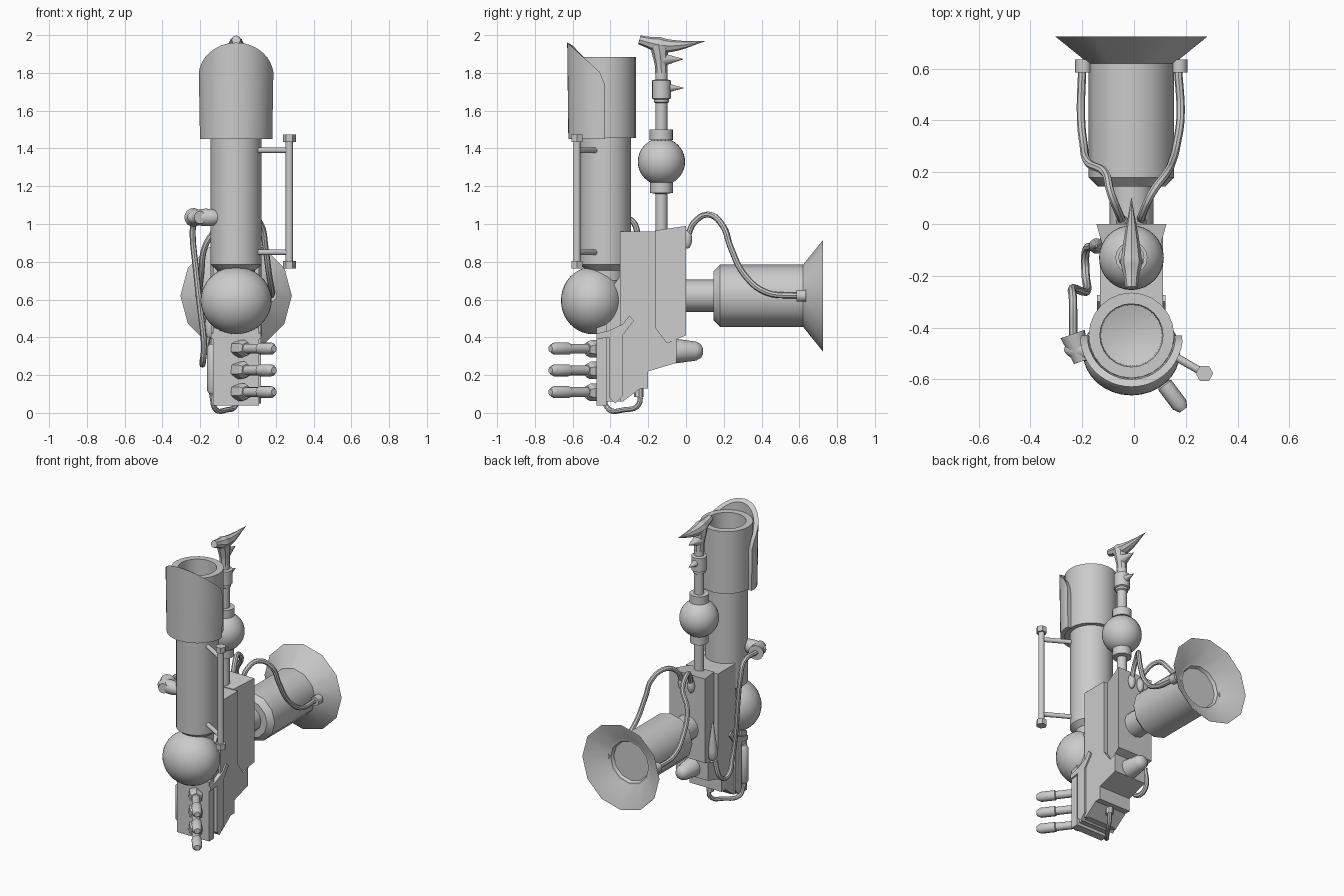
import bpy, bmesh, math
from mathutils import Vector

if "Cube" in bpy.data.objects:
    bpy.data.objects.remove(bpy.data.objects["Cube"])

CX = -0.01           # shared centre line of the device


def finish(name, bm, angle=40):
    bmesh.ops.recalc_face_normals(bm, faces=bm.faces)
    me = bpy.data.meshes.new(name)
    bm.to_mesh(me)
    bm.free()
    ob = bpy.data.objects.new(name, me)
    bpy.context.collection.objects.link(ob)
    smooth(ob, angle)
    return ob


def smooth(ob, angle=40):
    bpy.ops.object.select_all(action='DESELECT')
    ob.select_set(True)
    bpy.context.view_layer.objects.active = ob
    if angle:
        bpy.ops.object.shade_smooth_by_angle(angle=math.radians(angle))


def lathe(name, profile, origin, axis=(0, 0, 1), seg=24, angle=40):
    """Spin (radius, height) points round an axis; ends are capped."""
    bm = bmesh.new()
    rot = Vector((0, 0, 1)).rotation_difference(Vector(axis).normalized())
    rings = []
    for r, h in profile:
        rings.append([bm.verts.new(Vector(origin) + rot @ Vector(
            (r * math.cos(2 * math.pi * i / seg), r * math.sin(2 * math.pi * i / seg), h)))
            for i in range(seg)])
    for a, b in zip(rings, rings[1:]):
        for i in range(seg):
            j = (i + 1) % seg
            bm.faces.new((a[i], a[j], b[j], b[i]))
    bm.faces.new(rings[0])
    bm.faces.new(rings[-1])
    return finish(name, bm, angle)


def rod(name, p, q, r1, r2=None, seg=12):
    d = Vector(q) - Vector(p)
    return lathe(name, [(r1, 0), (r1 if r2 is None else r2, d.length)], p, d, seg)


def ball(name, loc, scale):
    bm = bmesh.new()
    bmesh.ops.create_uvsphere(bm, u_segments=32, v_segments=20, radius=1)
    bmesh.ops.scale(bm, vec=scale, verts=bm.verts)
    bmesh.ops.translate(bm, vec=loc, verts=bm.verts)
    return finish(name, bm)


def slab(name, profile, width):
    """Side profile (y, z) extruded across x; width may be a function of y."""
    w = width if callable(width) else (lambda y: width)
    bm = bmesh.new()
    l, r = [[bm.verts.new((CX + s * w(y), y, z)) for y, z in profile] for s in (-1, 1)]
    bm.faces.new(l)
    bm.faces.new(r)
    for i in range(len(l)):
        j = (i + 1) % len(l)
        bm.faces.new((l[i], l[j], r[j], r[i]))
    return finish(name, bm, 0)


def tube(name, pts, r, radii=None):
    cu = bpy.data.curves.new(name, 'CURVE')
    cu.dimensions = '3D'
    cu.bevel_depth, cu.bevel_resolution, cu.resolution_u = r, 2, 5
    cu.use_fill_caps = True
    sp = cu.splines.new('BEZIER')
    sp.bezier_points.add(len(pts) - 1)
    for i, (bp, p) in enumerate(zip(sp.bezier_points, pts)):
        bp.co = p
        bp.handle_left_type = bp.handle_right_type = 'AUTO'
        bp.radius = radii[i] if radii else 1
    ob = bpy.data.objects.new(name, cu)
    bpy.context.collection.objects.link(ob)
    smooth(ob, 0)
    bpy.ops.object.convert(target='MESH')
    smooth(bpy.context.object)


# front barrel with hollow muzzle sleeve
lathe("barrel", [(.10, .7), (.10, .755), (.135, .785), (.135, 1.46)], (CX, -.427, 0))
lathe("muzzle_sleeve", [(.165, 1.455), (.165, 1.885), (.122, 1.885), (.118, 1.52), (.05, 1.5)],
      (CX, -.43, 0))

# curved shield round the front of the sleeve
bm = bmesh.new()
cols = []
n = 24
for i in range(n + 1):
    a = math.pi * (1 + i / n)
    c, s = math.cos(a), math.sin(a)
    y = -.43 + .2 * s
    top = 1.96 - .9 * (y + .63) if 0 < i < n else 1.74
    edge = .98 if i in (0, n) else 1
    cols.append([bm.verts.new((CX + r * edge * c, -.43 + r * edge * s, z)) for r, z in
                 ((.193, 1.45), (.199, top), (.17, top - .015), (.165, 1.45))])
for a, b in zip(cols, cols[1:]):
    for k in range(4):
        bm.faces.new((a[k], b[k], b[(k + 1) % 4], a[(k + 1) % 4]))
bm.faces.new(cols[0])
bm.faces.new(cols[-1])
finish("muzzle_shield", bm)

# large ball joint under the barrel
ball("barrel_ball", (CX, -.495, .595), (.188, .167, .178))

# stepped body
slab("body", [(-.35, .96), (-.16, .96), (-.16, .45), (-.1, .37), (-.05, .39), (-.05, .265),
              (-.2, .22), (-.2, .13), (-.24, .13), (-.335, .06), (-.35, .06)], .122)
slab("back_plate", [(-.165, .965), (0, .99), (0, .41), (-.1, .37), (-.165, .455)],
     lambda y: .135 + .045 * y / .165 * 1.0)
slab("body_core", [(-.44, .06), (-.33, .06), (-.33, .75), (-.44, .6)], .105)
slab("front_plate", [(-.475, .04), (-.42, .04), (-.42, .47), (-.475, .45)], .122)
slab("cradle_band", [(-.3, .515), (-.335, .47), (-.41, .435), (-.475, .42), (-.475, .39), (-.405, .40),
                     (-.405, .08), (-.375, .05), (-.335, .09), (-.335, .41), (-.275, .49)], .132)
lathe("rear_nub", [(.065, 0), (.05, .11), (.035, .135), (.015, .145)], (CX, -.055, .327), (0, 1, 0), 12)

# three angled pins with hexagonal nuts
for z in (.34, .225, .11):
    d = Vector((.6, -.8, 0))
    o = Vector((-.01, -.45, z))
    lathe("pin_nut", [(.03, -.02), (.047, .015), (.047, .07), (.036, .095)], o, d, 6, 0)
    lathe("pin", [(.026, .05), (.026, .21), (.032, .215), (.032, .31), (.018, .335)], o, d, 12)

# side handle
lathe("handle_bar", [(.02, .77), (.02, 1.47)], (.272, -.577, 0), seg=10)
for z in (.765, 1.435):
    lathe("handle_cap", [(.034, z), (.034, z + .038)], (.272, -.577, 0), seg=6, angle=0)
for z in (.85, 1.39):
    rod("handle_strut", (.1, -.478, z), (.272, -.577, z), .015)

# left port and its hanging cable
ball("port_elbow", (-.17, -.485, 1.035), (.1, .045, .046))
rod("port_cup", (-.2, -.53, 1.035), (-.237, -.425, 1.035), .034, .05)
tube("side_cable", [(-.235, -.43, 1.035), (-.236, -.29, 1.02), (-.24, -.255, .94), (-.225, -.25, .78),
                    (-.2, -.26, .55), (-.18, -.25, .36), (-.187, -.19, .26), (-.187, -.11, .28),
                    (-.16, -.085, .4)], .016)
lathe("side_plug", [(.018, -.02), (.03, .0), (.03, .05), (.005, .24)], (-.145, -.085, .42), seg=10)

# left pod and under-body cable
lathe("side_pod", [(.015, .1), (.028, .12), (.028, .345), (.015, .365)], (-.137, -.44, 0), seg=10)
tube("bottom_cable", [(-.01, -.25, .13), (-.01, -.25, .045), (-.06, -.33, .016), (-.12, -.41, .02),
                      (-.14, -.44, .1)], .014)
lathe("bottom_plug", [(.024, .085), (.024, .14)], (-.01, -.25, 0), seg=8)

# rear lamp with flared hood
lathe("lamp", [(.085, -.02), (.085, .145), (.13, .145), (.165, .18), (.165, .62), (.295, .725),
               (.287, .725), (.16, .63), (.145, .63), (.135, .61)], (CX, 0, .62), (0, 1, 0), 12)

# lamp cables, mirrored with a kink on the left
for s, xs in ((1, (.18, .19, .175, .155, .135, .08, .045, .035)),
              (-1, (.19, .195, .185, .165, .10, .08, .05, .035))):
    yz = ((.6, .62), (.42, .64), (.31, .73), (.235, .88), (.195, .99), (.12, 1.05), (.045, 1.01), (.01, .94))
    tube("lamp_cable", [(CX + s * x, y, z) for x, (y, z) in zip(xs, yz)], .016)
    lathe("lamp_socket", [(.032, .585), (.032, .635)], (CX + s * .185, 0, .62), (0, 1, 0), 10)
    ball("cable_plug", (CX + s * .035, .008, .92), (.024, .024, .05))

# rear mast with ball and collars
lathe("mast", [(.032, .9), (.032, 1.16), (.06, 1.165), (.06, 1.225), (.032, 1.225), (.032, 1.44),
               (.062, 1.445), (.062, 1.5), (.032, 1.5), (.032, 1.64), (.04, 1.645), (.04, 1.66),
               (.05, 1.665), (.05, 1.76), (.032, 1.765), (.032, 1.8)], (CX, -.13, 0), seg=16)
ball("mast_ball", (CX, -.13, 1.33), (.125, .125, .125))

# clawed mast head
tube("claw_neck", [(CX, -.13, 1.78), (CX, -.132, 1.84), (CX, -.137, 1.9), (CX, -.145, 1.945)],
     .01, [3.2, 3.3, 4.2, 4.6])
tube("claw_beak", [(CX, -.247, 1.975), (CX, -.2, 1.962), (CX, -.15, 1.95), (CX, -.08, 1.943),
                   (CX, .1, 1.967)], .01, [2.4, 3, 4.2, 3.3, .1])
rod("claw_spur", (CX, -.12, 1.87), (CX, -.015, 1.873), .036, .001, 10)
rod("collar_spike", (CX, -.1, 1.72), (CX, -.012, 1.72), .026, .001, 10)
